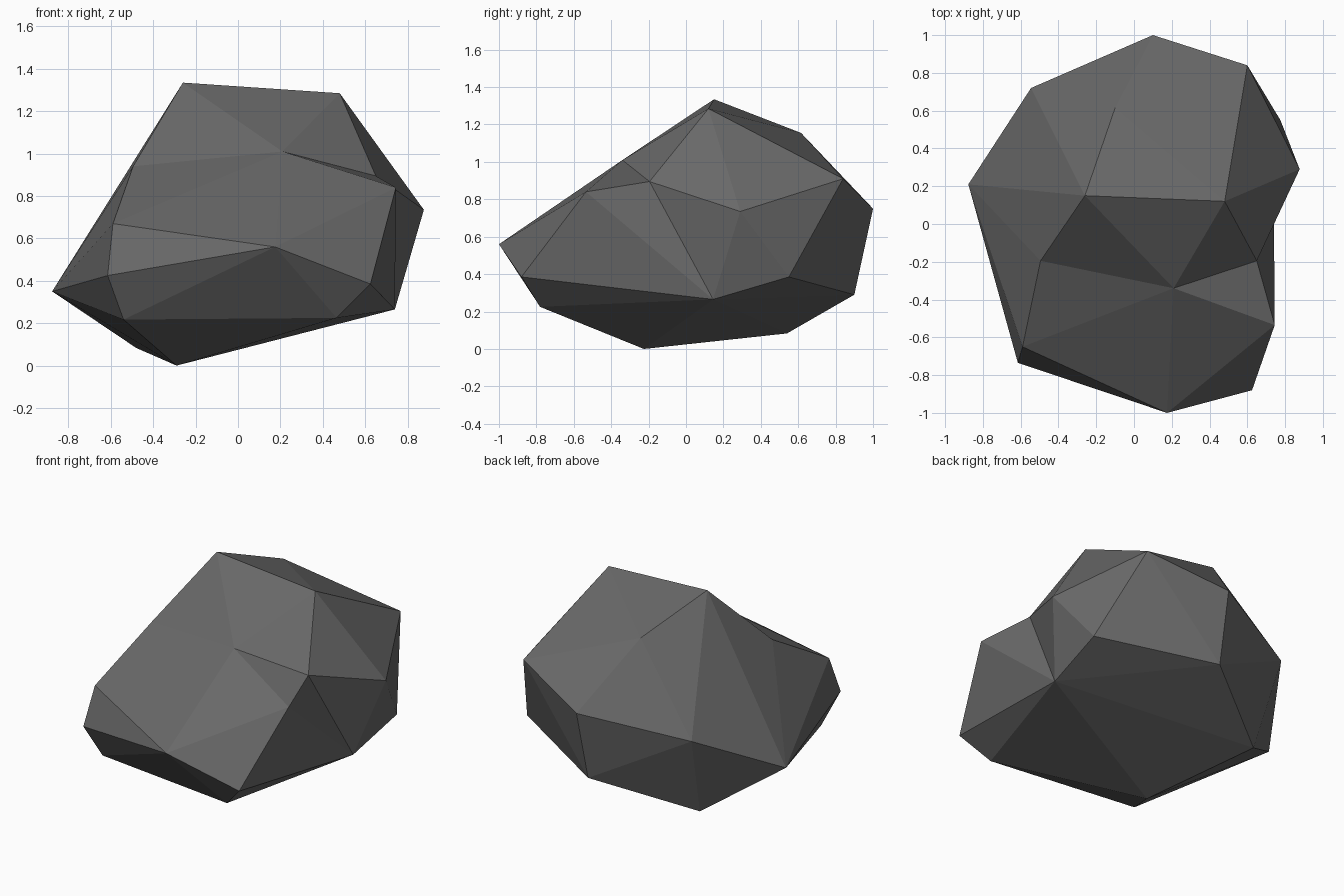
import bpy
import bmesh

default = bpy.data.objects.get("Cube")
if default:
    bpy.data.objects.remove(default, do_unlink=True)

# Dark stone colour
stone = bpy.data.materials.new("dark_grey_stone")
stone.use_nodes = True
colour = (0.14, 0.14, 0.14, 1)
stone.diffuse_color = colour
shader = stone.node_tree.nodes["Principled BSDF"]
shader.inputs["Base Color"].default_value = colour
shader.inputs["Roughness"].default_value = 0.9

# Corners of the boulder
corners = {
    # crown
    "G": (-.26, .15, 1.335), "H": (.48, .12, 1.285), "D": (-.10, .615, 1.155),
    # shoulders and waist
    "L": (.21, -.34, 1.01), "R": (-.495, -.195, .94), "F": (.65, -.195, .895),
    "B": (.60, .84, .91), "M": (.745, -.535, .84), "P": (-.59, -.65, .67),
    # girdle
    "A": (.10, 1.0, .75), "I": (.877, .29, .735), "C": (-.545, .72, .63),
    "O": (.175, -1.0, .56), "Q": (-.615, -.735, .425), "N": (.625, -.88, .385),
    "J": (.775, .55, .385), "E": (-.877, .21, .35),
    # underside
    "W": (.085, .90, .29), "K": (.74, .145, .265), "T": (.465, -.78, .225),
    "S": (-.54, -.64, .217), "V": (-.48, .54, .083), "U": (-.29, -.225, 0),
}

# Facets fan out from a hub corner across the ring that follows it
fans = {
    "L": "HGRPOMFH",     # front waist
    "K": "IFMNTUVWJI",   # left flank and underside
    "E": "GCVUSQPRG",    # right flank
    "D": "ACGHBA",       # crown
    "O": "MNTSQP",       # nose
    "I": "FHBJ",         # left shoulder
    "W": "JBACV",        # back
    "U": "TS",           # keel
}

bm = bmesh.new()
verts = {name: bm.verts.new(co) for name, co in corners.items()}
for hub, ring in fans.items():
    for a, b in zip(ring, ring[1:]):
        bm.faces.new([verts[k] for k in (hub, a, b)])
bmesh.ops.recalc_face_normals(bm, faces=bm.faces[:])

mesh = bpy.data.meshes.new("boulder")
bm.to_mesh(mesh)
bm.free()
mesh.materials.append(stone)
boulder = bpy.data.objects.new("boulder", mesh)
bpy.context.collection.objects.link(boulder)
